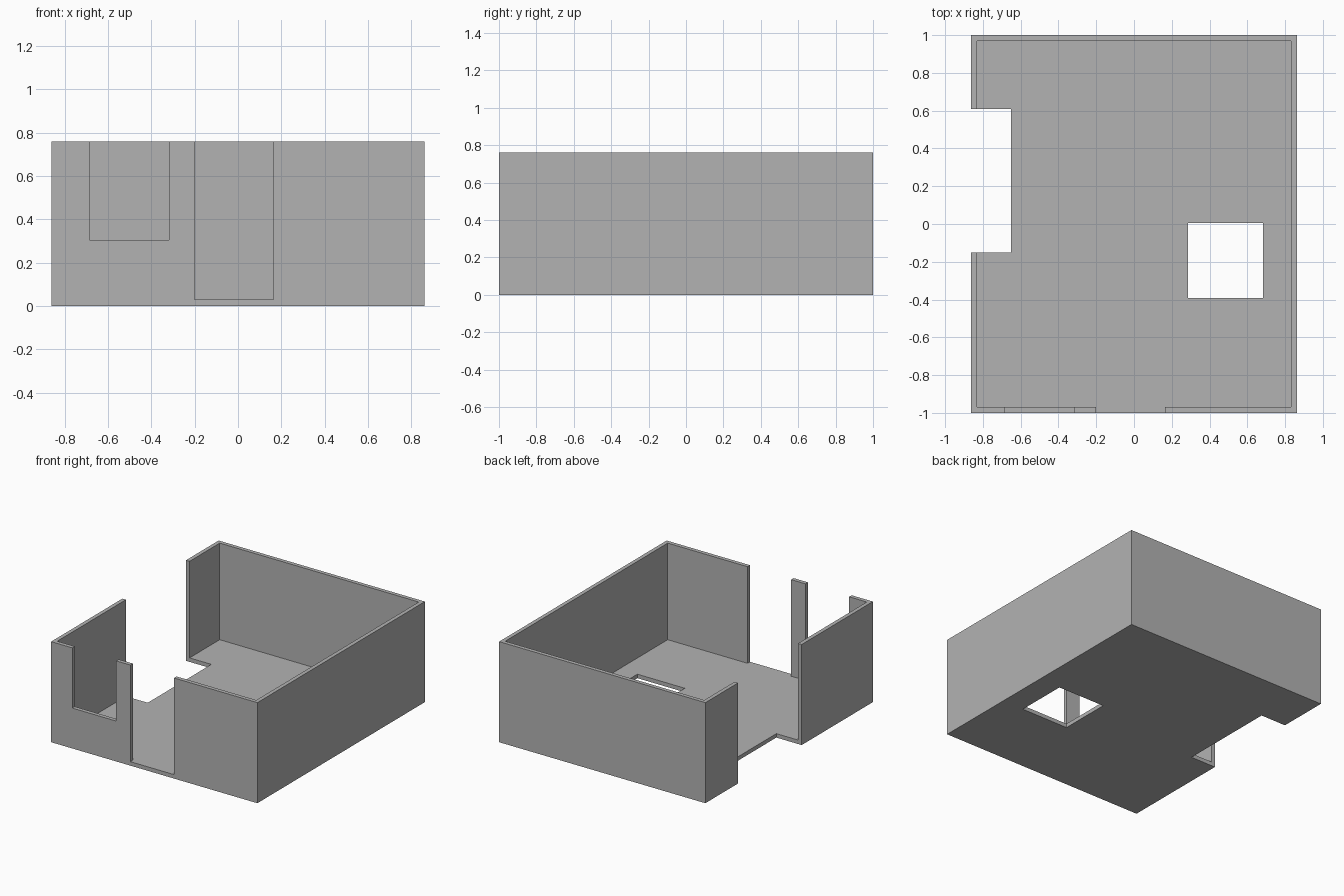
import bpy
import bmesh
from itertools import product

if "Cube" in bpy.data.objects:
    bpy.data.objects.remove(bpy.data.objects["Cube"], do_unlink=True)

WIDTH, DEPTH, HEIGHT, WALL = 1.724, 2.0, 0.76, 0.03
X, Y = WIDTH / 2, DEPTH / 2
ABOVE, BELOW = HEIGHT + 0.2, -0.2

grey = bpy.data.materials.new("plain grey")
grey.use_nodes = True
colour = (0.45, 0.45, 0.45, 1)
grey.diffuse_color = colour
grey.node_tree.nodes["Principled BSDF"].inputs["Base Color"].default_value = colour


def box(name, x, y, z):
    """Box spanning the given (low, high) range on each axis."""
    bm = bmesh.new()
    for corner in product(x, y, z):
        bm.verts.new(corner)
    bmesh.ops.convex_hull(bm, input=bm.verts)
    bmesh.ops.dissolve_limit(bm, angle_limit=0.01, verts=bm.verts, edges=bm.edges)
    bmesh.ops.recalc_face_normals(bm, faces=bm.faces)
    mesh = bpy.data.meshes.new(name)
    bm.to_mesh(mesh)
    bm.free()
    mesh.materials.append(grey)
    obj = bpy.data.objects.new(name, mesh)
    bpy.context.collection.objects.link(obj)
    return obj


def cut(target, name, x, y, z):
    """Subtract a box from the target and discard the cutter."""
    cutter = box(name, x, y, z)
    cutter.hide_render = True
    mod = target.modifiers.new(name, "BOOLEAN")
    mod.operation = "DIFFERENCE"
    mod.solver = "EXACT"
    mod.object = cutter
    bpy.context.view_layer.objects.active = target
    bpy.ops.object.modifier_apply(modifier=mod.name)
    bpy.data.objects.remove(cutter, do_unlink=True)


# Room shell: floor and four walls, open at the top
room = box("room_shell", (-X, X), (-Y, Y), (0, HEIGHT))
cut(room, "room_cavity", (WALL - X, X - WALL), (WALL - Y, Y - WALL), (WALL, ABOVE))

# Window and doorway in the front wall
front = (-Y - 0.1, -Y + 0.1)
cut(room, "window_opening", (-0.685, -0.318), front, (0.305, ABOVE))
cut(room, "door_opening", (-0.2, 0.165), front, (WALL, ABOVE))

# Notch through the right wall and floor edge
cut(room, "side_notch", (-X - 0.1, -0.65), (-0.15, 0.61), (BELOW, ABOVE))

# Square hatch in the floor
cut(room, "floor_hatch", (0.285, 0.682), (-0.393, 0.004), (BELOW, WALL + 0.1))
